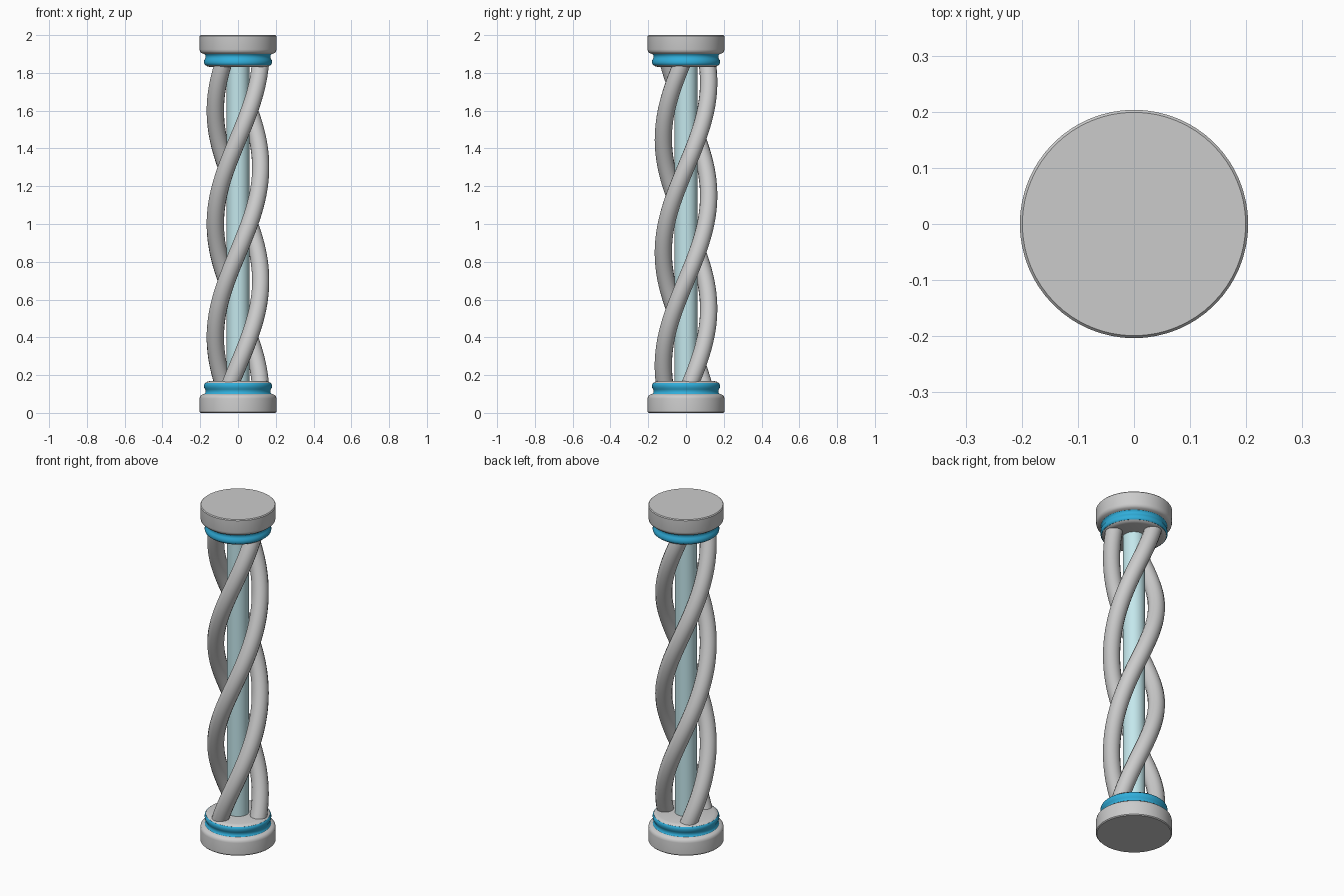
import bpy, bmesh, math

if "Cube" in bpy.data.objects:
    bpy.data.objects.remove(bpy.data.objects["Cube"])

SIDES = 64


def material(name, rgb):
    m = bpy.data.materials.new(name)
    m.diffuse_color = (*rgb, 1)
    m.use_nodes = True
    m.node_tree.nodes["Principled BSDF"].inputs["Base Color"].default_value = m.diffuse_color
    return m


def finish(obj, mat=None, angle=40):
    bpy.ops.object.select_all(action='DESELECT')
    obj.select_set(True)
    bpy.context.view_layer.objects.active = obj
    if obj.type == 'CURVE':
        bpy.ops.object.convert(target='MESH')
        obj = bpy.context.object
    bpy.ops.object.shade_smooth_by_angle(angle=math.radians(angle))
    if mat:
        obj.data.materials.append(mat)
    return obj


def lathe(name, profile, mat=None, flip=False):
    """Spin an (r, z) profile about the z axis; flip mirrors it about z = 1."""
    bm = bmesh.new()
    vs = [bm.verts.new((r, 0, 2 - z if flip else z)) for r, z in profile]
    es = [bm.edges.new(p) for p in zip(vs, vs[1:])]
    bmesh.ops.spin(bm, geom=vs + es, cent=(0, 0, 0), axis=(0, 0, 1),
                   angle=math.tau, steps=SIDES, use_duplicate=False)
    bmesh.ops.remove_doubles(bm, verts=bm.verts, dist=1e-5)
    bmesh.ops.recalc_face_normals(bm, faces=bm.faces)
    me = bpy.data.meshes.new(name)
    bm.to_mesh(me)
    bm.free()
    obj = bpy.data.objects.new(name, me)
    bpy.context.collection.objects.link(obj)
    return finish(obj, mat)


blue = material("ring_blue", (0.03, 0.42, 0.70))
pale = material("core_pale_cyan", (0.55, 0.80, 0.84))

# End caps with a rounded shoulder, and the flared blue ring around each neck
cap = [(0, 0), (.199, 0), (.2035, .005), (.2035, .076), (.201, .088),
       (.192, .096), (.178, .100), (.166, .104), (.166, .154),
       (.174, .157), (.166, .164), (.152, .168), (0, .168)]
ring = [(.160, .100), (.178, .100), (.173, .106), (.171, .115), (.174, .125),
        (.179, .133), (.180, .146), (.178, .154), (.174, .158), (.160, .158),
        (.160, .100)]
for end, flip in (("bottom", False), ("top", True)):
    lathe(end + "_cap", cap, None, flip)
    lathe(end + "_ring", ring, blue, flip)

# Straight core column
lathe("core_column", [(0, .15), (.06, .15), (.06, 1.85), (0, 1.85)], pale)

# Three twisted strands, one full turn from z = 0.1 to z = 1.9
STEPS = 96
for k in range(3):
    cu = bpy.data.curves.new("strand_%d" % (k + 1), 'CURVE')
    cu.dimensions = '3D'
    cu.bevel_depth = .046
    cu.bevel_resolution = 6
    cu.use_fill_caps = True
    sp = cu.splines.new('POLY')
    sp.points.add(STEPS)
    for i, p in enumerate(sp.points):
        z = .145 + 1.71 * i / STEPS
        a = math.tau * ((z - .1) / 1.8 + k / 3)
        p.co = (.12 * math.cos(a), .12 * math.sin(a), z, 1)
    obj = bpy.data.objects.new("strand_%d" % (k + 1), cu)
    bpy.context.collection.objects.link(obj)
    finish(obj)
